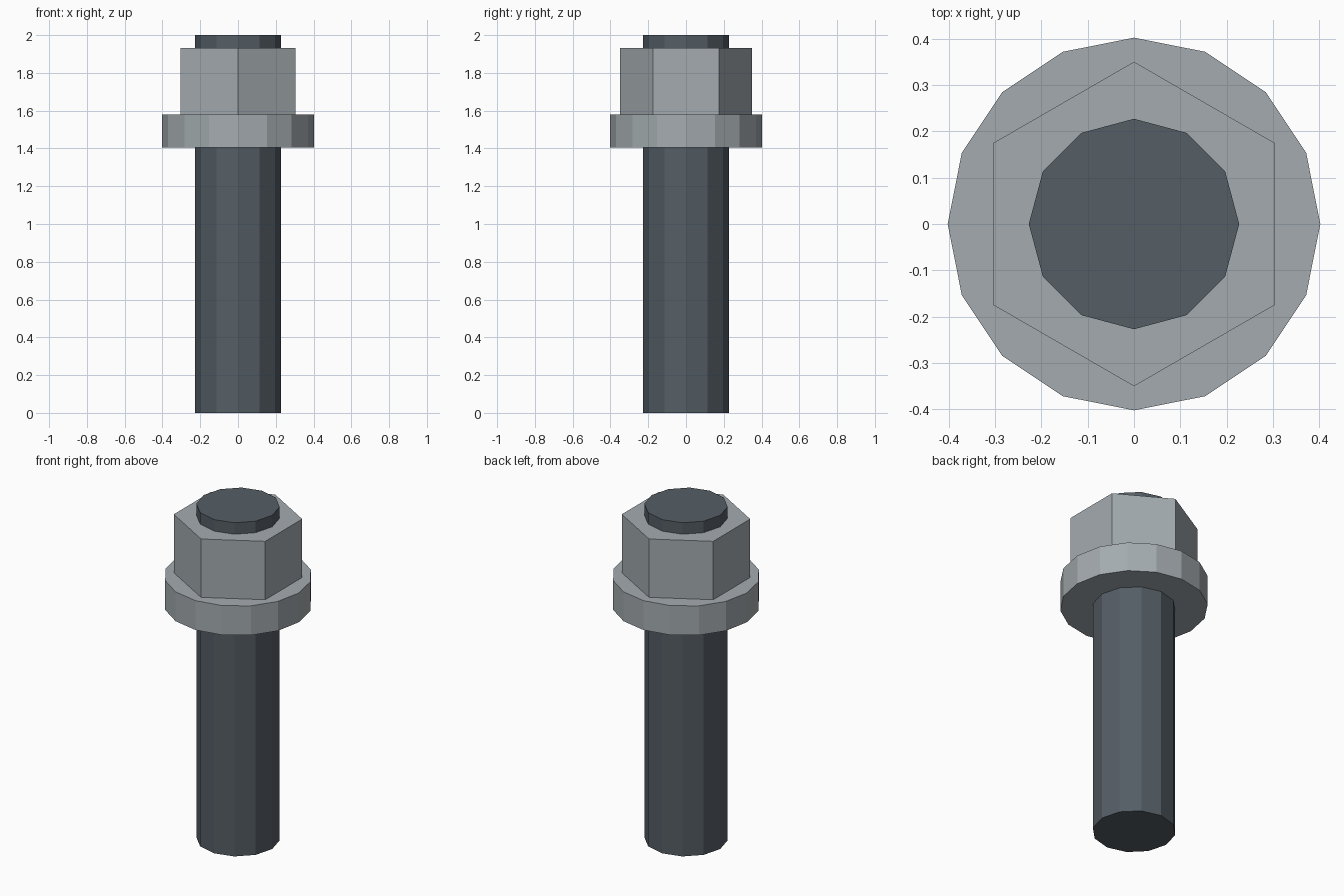
import bpy, math

if "Cube" in bpy.data.objects:
    bpy.data.objects.remove(bpy.data.objects["Cube"])


def make_material(name, color):
    mat = bpy.data.materials.new(name)
    mat.diffuse_color = (*color, 1.0)
    mat.use_nodes = True
    mat.node_tree.nodes["Principled BSDF"].inputs["Base Color"].default_value = mat.diffuse_color
    return mat


def prism(name, sides, radius, z0, z1, mat):
    """Flat-faced vertical prism with a corner on the y axis."""
    bpy.ops.mesh.primitive_cylinder_add(
        vertices=sides, radius=radius, depth=z1 - z0,
        location=(0, 0, (z0 + z1) / 2))
    obj = bpy.context.object
    obj.name = name
    obj.data.materials.append(mat)
    return obj


dark_steel = make_material("dark_steel", (0.09, 0.11, 0.13))
light_steel = make_material("light_steel", (0.37, 0.41, 0.43))

# Twelve-sided stud running the full height
prism("shaft", 12, 0.227, 0.0, 2.0, dark_steel)
# Round collar under the nut
prism("washer", 16, 0.402, 1.405, 1.581, light_steel)
# Hexagonal nut sitting on the collar
prism("hex_nut", 6, 0.35, 1.581, 1.931, light_steel)
